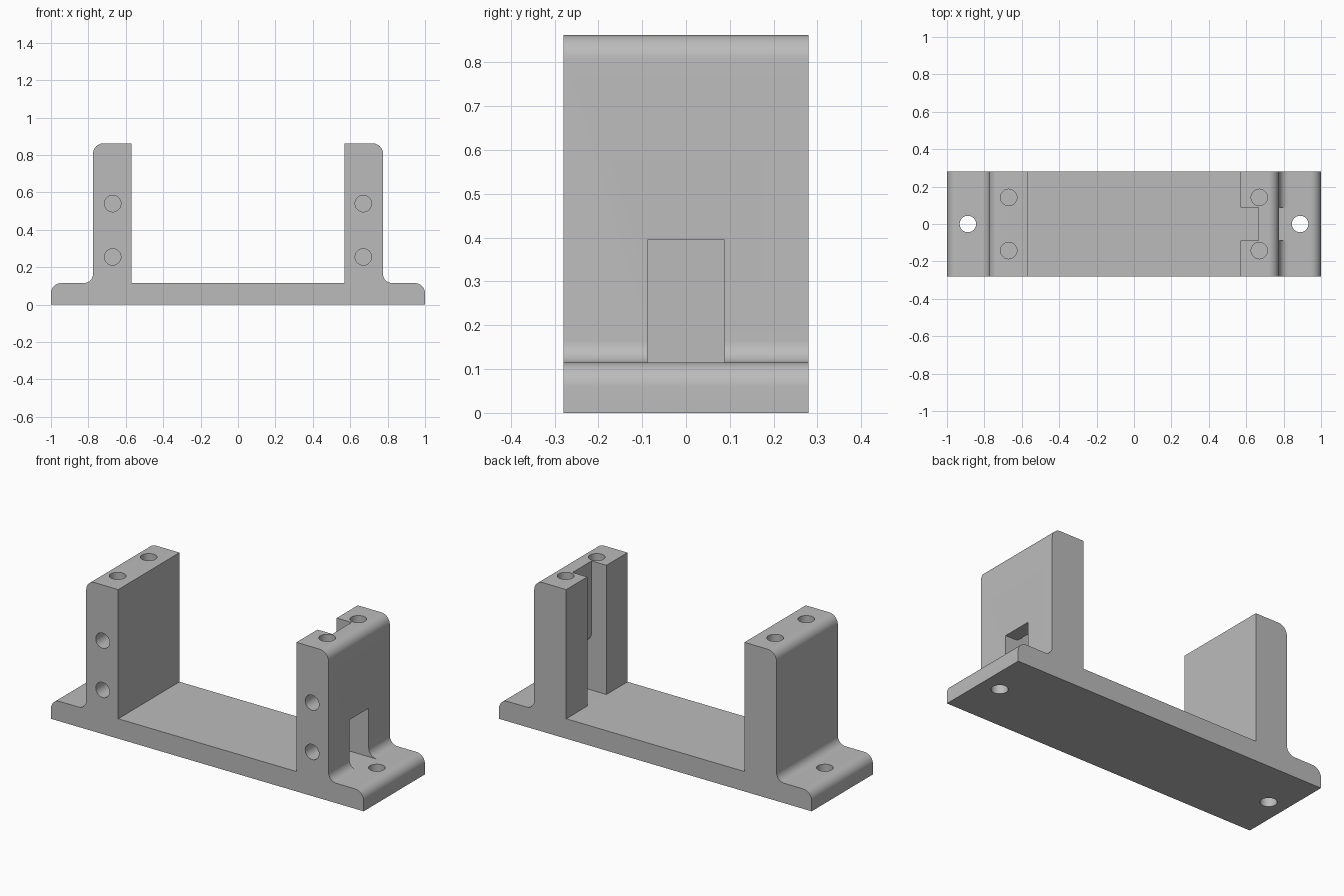
import bpy, bmesh, math
from mathutils import Vector

cube = bpy.data.objects.get("Cube")
if cube:
    bpy.data.objects.remove(cube, do_unlink=True)

grey = bpy.data.materials.new("plain grey")
grey.use_nodes = True
tone = (0.5, 0.5, 0.5, 1)
grey.diffuse_color = tone
grey.node_tree.nodes["Principled BSDF"].inputs["Base Color"].default_value = tone

DEPTH, HEIGHT, FLOOR = 0.28, 0.862, 0.115
INNER, OUTER, MID = 0.57, 0.775, 0.67


def rounded(corners, steps=10):
    """Turn (x, z, radius) right-angled corners into a profile with arcs."""
    out = []
    for i, (x, z, r) in enumerate(corners):
        p = Vector((x, z))
        if not r:
            out.append(p)
            continue
        a = (Vector(corners[i - 1][:2]) - p).normalized() * r
        b = (Vector(corners[(i + 1) % len(corners)][:2]) - p).normalized() * r
        for k in range(steps + 1):
            t = k / steps * math.pi / 2
            out.append(p + a * (1 - math.sin(t)) + b * (1 - math.cos(t)))
    return out


def extrude(name, profile, half_depth):
    """Extrude an x-z profile symmetrically along y."""
    bm = bmesh.new()
    face = bm.faces.new([bm.verts.new((p.x, -half_depth, p.y)) for p in profile])
    ext = bmesh.ops.extrude_face_region(bm, geom=[face])["geom"]
    bmesh.ops.translate(bm, vec=(0, 2 * half_depth, 0),
                        verts=[v for v in ext if isinstance(v, bmesh.types.BMVert)])
    bmesh.ops.recalc_face_normals(bm, faces=bm.faces)
    mesh = bpy.data.meshes.new(name)
    bm.to_mesh(mesh)
    bm.free()
    ob = bpy.data.objects.new(name, mesh)
    bpy.context.collection.objects.link(ob)
    mesh.materials.append(grey)
    return ob


def drill(location, length, along_y=False):
    bpy.ops.mesh.primitive_cylinder_add(
        vertices=40, radius=0.044, depth=length, location=location,
        rotation=(math.pi / 2 if along_y else 0, 0, 0))
    ob = bpy.context.object
    ob.name = "hole_cutter"
    ob.data.materials.append(grey)
    return ob


# Bracket body: base plate, two uprights, rounded outer edges
half = [(INNER, FLOOR, 0), (INNER, HEIGHT, 0), (OUTER, HEIGHT, 0.055),
        (OUTER, FLOOR, 0.05), (1, FLOOR, 0.055), (1, 0, 0)]
mirrored = [(-x, z, r) for x, z, r in reversed(half)]
bracket = extrude("mounting_bracket", rounded(half + mirrored), DEPTH)

# Cable channel in one upright, leading to an outer opening
channel = [(0.55, FLOOR, 0), (0.85, FLOOR, 0), (0.85, 0.395, 0),
           (0.665, 0.395, 0.05), (0.665, 1, 0), (0.55, 1, 0)]
cutters = [extrude("channel_cutter", rounded(channel), 0.0875)]

# Screw holes: through the flanges, blind in the tops and fronts
for side in (-1, 1):
    cutters.append(drill((side * 0.888, 0, 0.05), 0.4))
    for y in (-0.142, 0.142):
        cutters.append(drill((side * MID, y, HEIGHT), 0.4))
    for z in (0.255, 0.54):
        cutters.append(drill((side * MID, -DEPTH, z), 0.34, True))

bpy.ops.object.select_all(action='DESELECT')
bpy.context.view_layer.objects.active = bracket
bracket.select_set(True)
for cutter in cutters:
    cutter.hide_render = True
    mod = bracket.modifiers.new("cut", 'BOOLEAN')
    mod.operation, mod.solver, mod.object = 'DIFFERENCE', 'EXACT', cutter
    bpy.ops.object.modifier_apply(modifier=mod.name)
    bpy.data.objects.remove(cutter, do_unlink=True)

bpy.ops.object.shade_smooth_by_angle(angle=math.radians(30))
